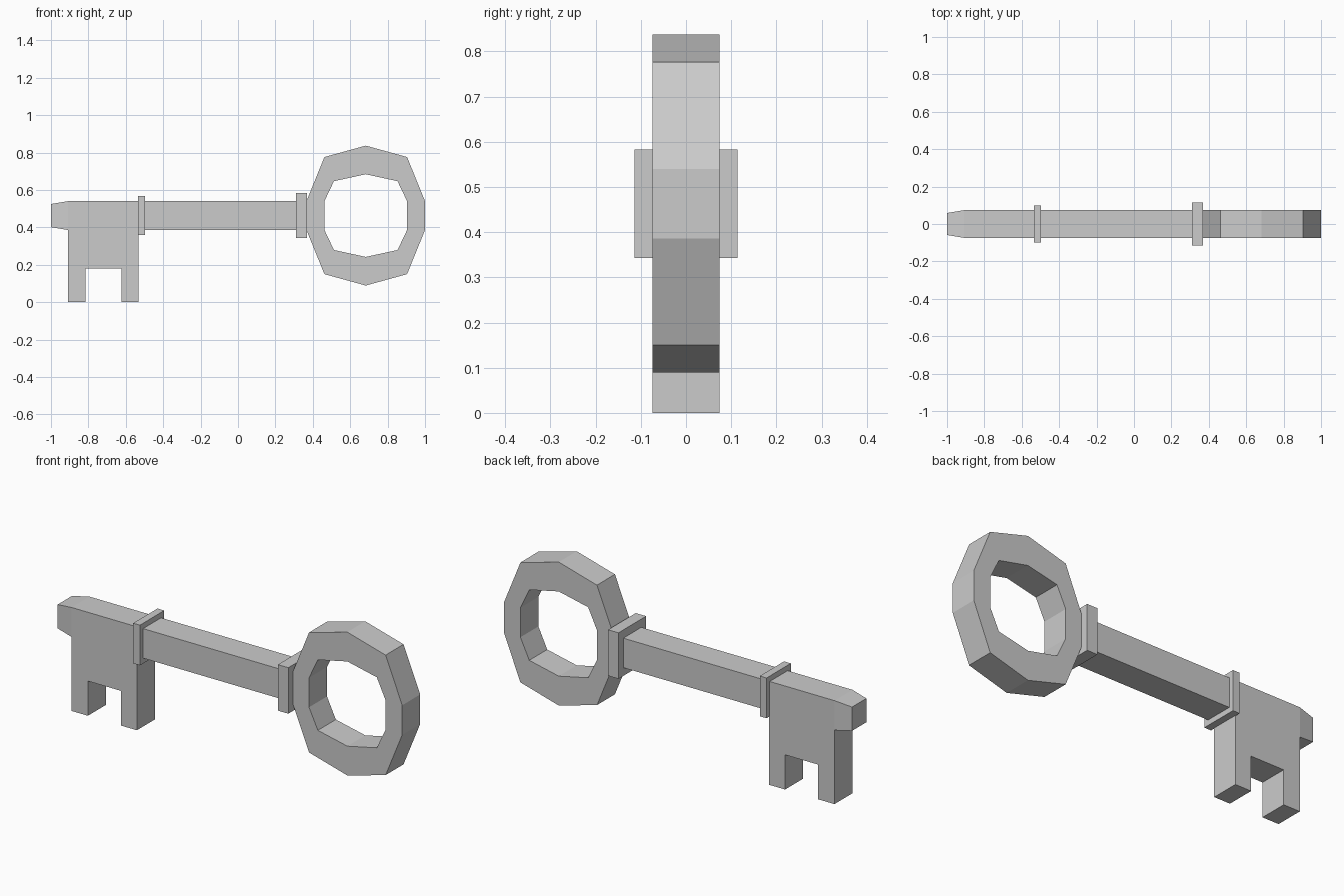
import bpy, bmesh

if "Cube" in bpy.data.objects:
    bpy.data.objects.remove(bpy.data.objects["Cube"])

HALF = 0.074      # half thickness of the flat parts
MID_Z = 0.463     # height of the shaft axis


def finish(name, bm):
    bmesh.ops.recalc_face_normals(bm, faces=bm.faces)
    mesh = bpy.data.meshes.new(name)
    bm.to_mesh(mesh)
    bm.free()
    obj = bpy.data.objects.new(name, mesh)
    bpy.context.collection.objects.link(obj)
    return obj


def box(name, x0, x1, hy, hz, hy0=None, hz0=None):
    """Box along x on the shaft axis; optional smaller section at x0."""
    bm = bmesh.new()
    bmesh.ops.create_cube(bm, size=2)
    for v in bm.verts:
        low = v.co.x < 0
        y = hy0 if low and hy0 else hy
        z = hz0 if low and hz0 else hz
        v.co = (x0 if low else x1, v.co.y * y, MID_Z + v.co.z * z)
    return finish(name, bm)


# Shaft and toothed bit, one extruded profile
profile = [(-0.909, 0.54), (-0.909, 0), (-0.815, 0), (-0.815, 0.181),
           (-0.624, 0.181), (-0.624, 0), (-0.532, 0), (-0.532, 0.386),
           (0.366, 0.386), (0.366, 0.54)]
bm = bmesh.new()
face = bm.faces.new([bm.verts.new((x, -HALF, z)) for x, z in profile])
ext = bmesh.ops.extrude_face_region(bm, geom=[face], use_keep_orig=True)
for v in ext["geom"]:
    if isinstance(v, bmesh.types.BMVert):
        v.co.y = HALF
finish("shaft_and_bit", bm)

# Tapered tip
box("tip", -1.0, -0.909, HALF, 0.077, 0.059, 0.062)

# Collars
box("bit_collar", -0.535, -0.496, 0.1, 0.105)
box("bow_collar", 0.31, 0.37, 0.114, 0.12)


# Ten-sided bow ring: a quarter outline mirrored into a full loop
def full_loop(quarter):
    half = quarter + [(x, -z) for x, z in reversed(quarter)]
    return half + [(-x, z) for x, z in reversed(half[1:-1])]


outer = full_loop([(0, 0.374), (0.221, 0.313), (0.317, 0.077)])
inner = full_loop([(0, 0.221), (0.17, 0.184), (0.221, 0.077)])
bm = bmesh.new()
loops = [[bm.verts.new((0.683 + x, y, MID_Z + z)) for x, z in pts]
         for pts, y in ((outer, -HALF), (outer, HALF), (inner, HALF), (inner, -HALF))]
n = len(outer)
for k in range(4):
    a, b = loops[k], loops[(k + 1) % 4]
    for i in range(n):
        j = (i + 1) % n
        bm.faces.new((a[i], a[j], b[j], b[i]))
finish("bow_ring", bm)
